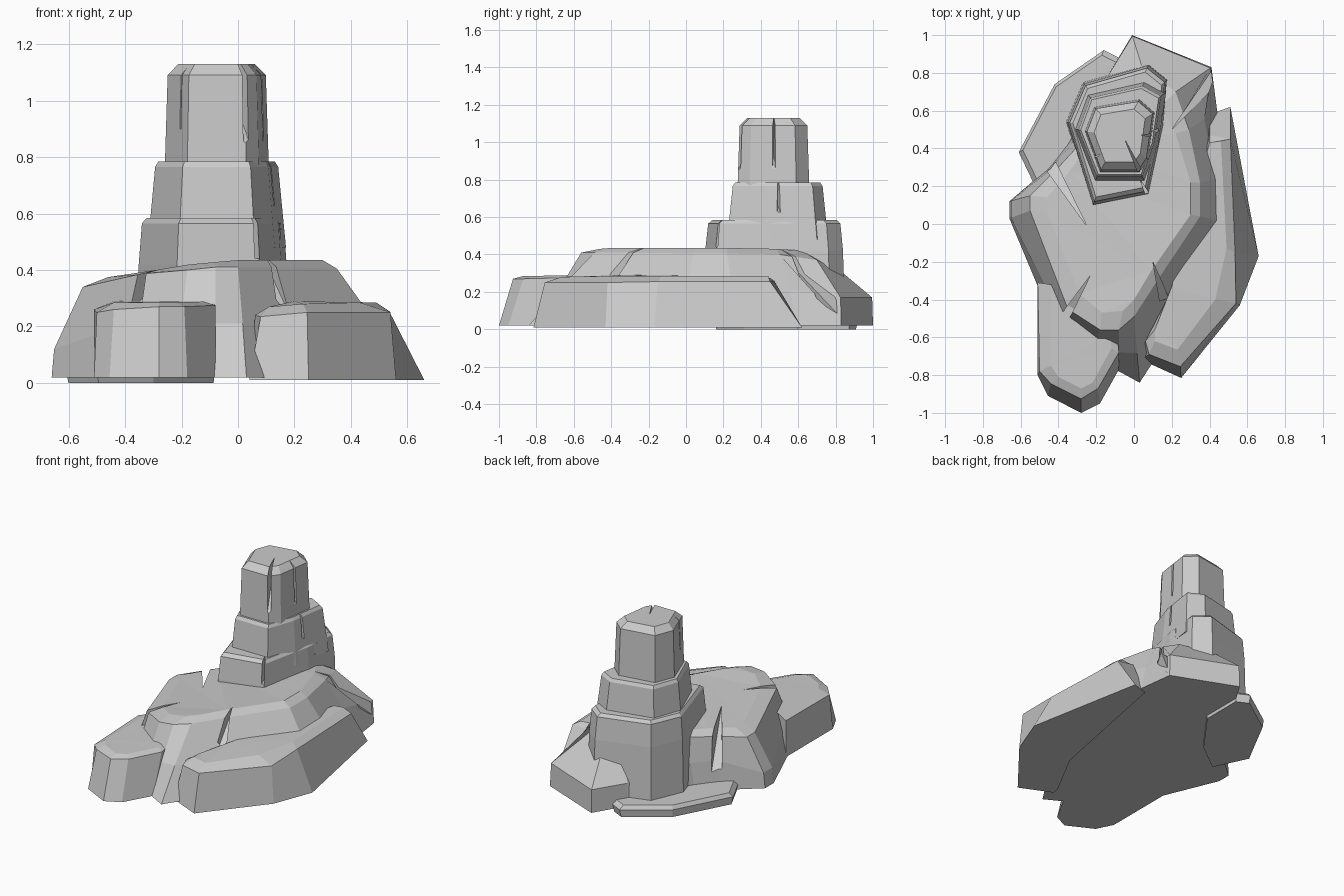
import bpy, bmesh
from math import atan2
from mathutils import Vector, Matrix


def loft(name, rings):
    """Closed flat-faced solid skinned through rings of equal point count."""
    bm = bmesh.new()
    loops = [[bm.verts.new(p) for p in ring] for ring in rings]
    n = len(loops[0])
    for a, b in zip(loops, loops[1:]):
        for i in range(n):
            j = (i + 1) % n
            bm.faces.new((a[i], a[j], b[j], b[i]))
    bm.faces.new(loops[0][::-1])
    bm.faces.new(loops[-1])
    bmesh.ops.triangulate(bm, faces=[f for f in bm.faces if len(f.verts) > 4])
    bmesh.ops.recalc_face_normals(bm, faces=bm.faces)
    me = bpy.data.meshes.new(name)
    bm.to_mesh(me)
    bm.free()
    ob = bpy.data.objects.new(name, me)
    bpy.context.collection.objects.link(ob)
    return ob


def flat(pts, z):
    return [(x, y, z) for x, y in pts]


def tier(name, pts, center, levels):
    """Tapered tower block: levels are (height, outline scale)."""
    cx, cy = center
    return loft(name, [[(cx + (x - cx) * s, cy + (y - cy) * s, z) for x, y in pts]
                       for z, s in levels])


def crack(target, mouth, tip, width, z_mouth, z_tip, top):
    """Wedge-shaped fissure, widest at its mouth, cut into target."""
    a, b = Vector(mouth), Vector(tip)
    side = (b - a).orthogonal().normalized() * width / 2
    tri = [a + side, a - side, b]
    low = [(p.x, p.y, z) for p, z in zip(tri, (z_mouth, z_mouth, z_tip))]
    cutter = loft(target.name + "_crack_cutter", [low, [(p.x, p.y, top) for p in tri]])
    cutter.hide_render = True
    cutter.hide_viewport = True
    cutter.display_type = 'WIRE'
    m = target.modifiers.new("crack", 'BOOLEAN')
    m.operation = 'DIFFERENCE'
    m.solver = 'EXACT'
    m.object = cutter


# Main mound: foot outline, then shoulder and crown with their own heights
foot = [(-.66, .03), (-.43, -.52), (-.22, -.70), (-.08, -.78), (.03, -.84), (.25, -.50),
        (.50, 0), (.49, .25), (.44, .60), (.41, .83), (-.01, 1), (-.13, .80),
        (-.36, .42), (-.46, .29), (-.66, .12)]
shoulder = [(-.55, .07, .34), (-.35, -.45, .385), (-.18, -.56, .40), (-.08, -.56, .41),
            (.0, -.49, .41), (.13, -.29, .41), (.35, .04, .405), (.35, .22, .405),
            (.29, .50, .40), (.22, .70, .37), (.04, .84, .30), (-.10, .76, .30),
            (-.29, .42, .37), (-.40, .30, .36), (-.55, .15, .34)]
crown = [(-.46, .06, .375), (-.29, -.37, .40), (-.17, -.47, .42), (-.06, -.46, .43),
         (.0, -.40, .435), (.09, -.25, .435), (.30, .05, .435), (.30, .22, .435),
         (.22, .48, .43), (.14, .62, .42), (.0, .68, .40), (-.10, .62, .40),
         (-.24, .42, .40), (-.34, .28, .39), (-.46, .14, .375)]
mid = []
for i, (f, s) in enumerate(zip(foot, shoulder)):
    t, z = (.03, .17) if i in (9, 10, 11) else (.08, .12) if i in (0, 14) else (.45, .21)
    if i in (6, 7):
        t, z = .4, .28
    mid.append((f[0] + (s[0] - f[0]) * t, f[1] + (s[1] - f[1]) * t, z))
mound = loft("mound", [flat(foot, .02), mid, shoulder, crown])
crack(mound, (-.46, .34), (-.25, -.01), .07, .12, .39, .6)
crack(mound, (.44, .79), (.20, .50), .07, .08, .41, .6)
crack(mound, (-.37, -.50), (-.23, -.27), .05, .25, .40, .6)
crack(mound, (.16, -.40), (.10, -.20), .05, .24, .42, .6)

# Stepped tower, three tapered blocks with bevelled rims
lower = tier("tower_lower_tier",
             [(-.36, .54), (-.22, .09), (.08, .15), (.16, .52), (.18, .77), (.08, .85), (-.27, .75)],
             (-.08, .5), [(.03, 1), (.42, .97), (.565, .93), (.585, .87)])
middle = tier("tower_middle_tier",
              [(-.32, .50), (-.21, .22), (.06, .22), (.13, .42), (.17, .70), (.06, .76), (-.25, .69)],
              (-.08, .49), [(.48, 1), (.765, .89), (.785, .84)])
upper = tier("tower_upper_tier",
             [(-.26, .49), (-.18, .275), (.03, .275), (.075, .34), (.11, .59), (.03, .66), (-.21, .62)],
             (-.08, .47), [(.74, 1), (1.09, .94), (1.13, .73)])
crack(lower, (.09, .12), (.03, .24), .03, .44, .44, .7)
crack(lower, (.20, .60), (.10, .58), .06, .50, .50, .7)
crack(middle, (.16, .50), (.09, .49), .03, .6, .66, .9)
crack(upper, (.04, .26), (-.05, .45), .025, .82, 1.11, 1.3)
crack(upper, (-.24, .33), (-.18, .37), .025, .9, .9, 1.3)
crack(upper, (.12, .47), (.04, .47), .025, .8, .95, 1.3)

# Front left boulder
loft("front_left_boulder", [
    flat([(-.51, -.31), (-.51, -.80), (-.455, -.91), (-.28, -1), (-.18, -.95), (-.08, -.77),
          (-.08, -.60), (-.25, -.40)], .02),
    [(-.51, -.31, .26), (-.50, -.78, .25), (-.44, -.845, .26), (-.28, -.925, .27),
     (-.19, -.87, .27), (-.08, -.68, .275), (-.09, -.58, .28), (-.25, -.40, .28)],
    [(-.44, -.32, .29), (-.44, -.75, .285), (-.40, -.81, .285), (-.28, -.87, .285),
     (-.22, -.84, .285), (-.12, -.66, .288), (-.13, -.58, .29), (-.27, -.42, .29)]])

# Right side ledge
loft("right_ledge", [
    flat([(.05, -.67), (.04, -.72), (.25, -.815), (.56, -.43), (.66, -.17), (.51, .62),
          (.40, .58), (.22, -.35)], .01),
    [(.06, -.62, .24), (.08, -.69, .235), (.245, -.755, .25), (.54, -.42, .25),
     (.535, -.15, .255), (.51, .45, .255), (.40, .47, .26), (.20, -.35, .26)],
    [(.11, -.56, .27), (.11, -.62, .27), (.23, -.665, .28), (.43, -.40, .285),
     (.49, -.13, .285), (.46, .44, .285), (.40, .43, .285), (.20, -.33, .29)]])

# Low slab at the back left
slab = [(-.50, .15), (-.30, .30), (-.08, .60), (-.08, .88), (-.16, .92), (-.42, .74), (-.61, .38)]
tier("back_left_slab", slab, (-.30, .55), [(0, .97), (.05, 1), (.075, .93)])
